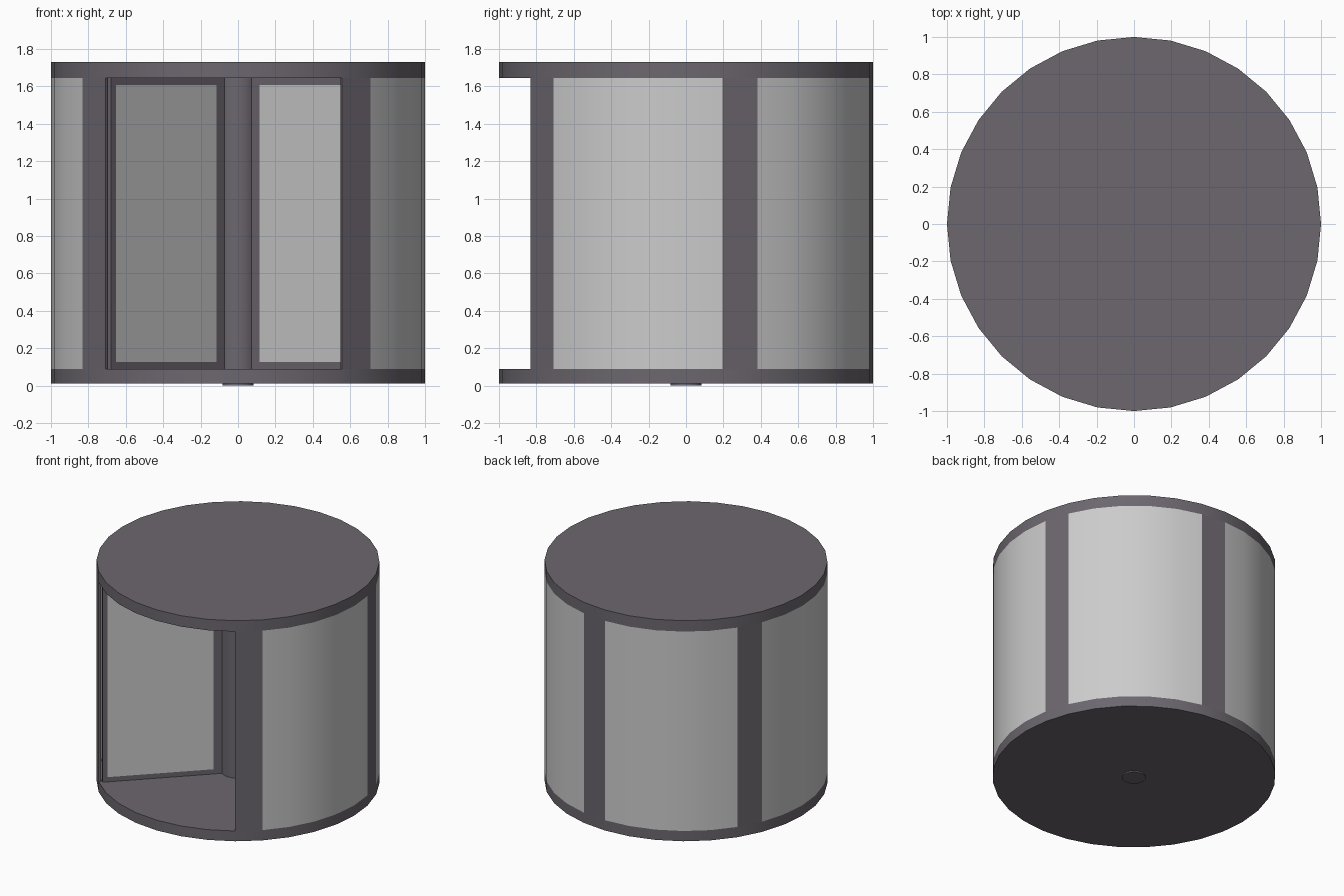
import bpy, bmesh
from math import sin, cos, pi, radians

if "Cube" in bpy.data.objects:
    bpy.data.objects.remove(bpy.data.objects["Cube"])

SIDES = 32
STEP = 2 * pi / SIDES
Z0, Z1 = 0.09, 1.645          # floor top and ceiling underside
R, WALL = 1.0, 0.015


def material(name, rgb):
    m = bpy.data.materials.new(name)
    m.diffuse_color = (*rgb, 1)
    m.use_nodes = True
    m.node_tree.nodes["Principled BSDF"].inputs["Base Color"].default_value = m.diffuse_color
    return m


frame_mat = material("dark_frame", (0.15, 0.135, 0.158))
glass_mat = material("pale_glass", (0.72, 0.72, 0.72))


def finish(bm, name, *mats, smooth=False):
    bmesh.ops.recalc_face_normals(bm, faces=bm.faces[:])
    me = bpy.data.meshes.new(name)
    bm.to_mesh(me)
    bm.free()
    ob = bpy.data.objects.new(name, me)
    bpy.context.collection.objects.link(ob)
    for m in mats:
        me.materials.append(m)
    if smooth:
        bpy.ops.object.select_all(action='DESELECT')
        ob.select_set(True)
        bpy.context.view_layer.objects.active = ob
        bpy.ops.object.shade_smooth_by_angle(angle=radians(30))
    return ob


def disc(name, r, z0, z1, sides=SIDES):
    bm = bmesh.new()
    ring = [bm.verts.new((r * cos(2 * pi * i / sides), r * sin(2 * pi * i / sides), z0))
            for i in range(sides)]
    face = bm.faces.new(ring)
    top = bmesh.ops.extrude_face_region(bm, geom=[face], use_keep_orig=True)["geom"]
    bmesh.ops.translate(bm, vec=(0, 0, z1 - z0),
                        verts=[g for g in top if isinstance(g, bmesh.types.BMVert)])
    return finish(bm, name, frame_mat, smooth=True)


def curved_wall(name, start, count, mat):
    """Thin wall following `count` sides of the drum, from side index `start`."""
    bm = bmesh.new()
    cols = []
    for i in range(count + 1):
        a = (start + i) * STEP
        cols.append([bm.verts.new((r * cos(a), r * sin(a), z))
                     for r, z in ((R, Z0), (R, Z1), (R - WALL, Z1), (R - WALL, Z0))])
    for a, b in zip(cols, cols[1:]):
        for j in range(4):
            k = (j + 1) % 4
            bm.faces.new((a[j], b[j], b[k], a[k]))
    bm.faces.new(cols[0])
    bm.faces.new(cols[-1])
    return finish(bm, name, mat, smooth=True)


def wing(name, angle, s0=0.09, s1=0.975, t=0.015):
    """Flat door leaf with a dark border around a flush pane on both faces."""
    bm = bmesh.new()
    bmesh.ops.create_cube(bm, size=1)
    for v in bm.verts:
        v.co = (s0 + (v.co.x + 0.5) * (s1 - s0), v.co.y * 2 * t,
                Z0 + (v.co.z + 0.5) * (Z1 - Z0))
    panes = [f for f in bm.faces if abs(f.normal.y) > 0.9]
    bmesh.ops.inset_individual(bm, faces=panes, thickness=0.052)
    for f in panes:
        f.material_index = 1
        for v in f.verts:               # wider border on the hub side
            if v.co.x < 0.5:
                v.co.x = 0.178
    ob = finish(bm, name, frame_mat, glass_mat)
    ob.rotation_euler.z = angle


# floor, ceiling and pivot
disc("floor_disc", R, 0.01, Z0)
disc("ceiling_disc", R, Z1, 1.73)
disc("pivot_pin", 0.083, 0.0, 0.01, 24)
disc("centre_column", 0.118, Z0, Z1, 24)

# drum wall: five posts, four curved panes, seven sides open at the front
for i in range(5):
    start = -5 + 6 * i
    curved_wall(f"drum_post_{i + 1}", start, 1, frame_mat)
    if i < 4:
        curved_wall(f"drum_pane_{i + 1}", start + 1, 5, glass_mat)

# four revolving leaves
for i in range(4):
    wing(f"door_wing_{i + 1}", pi / 4 + i * pi / 2)
